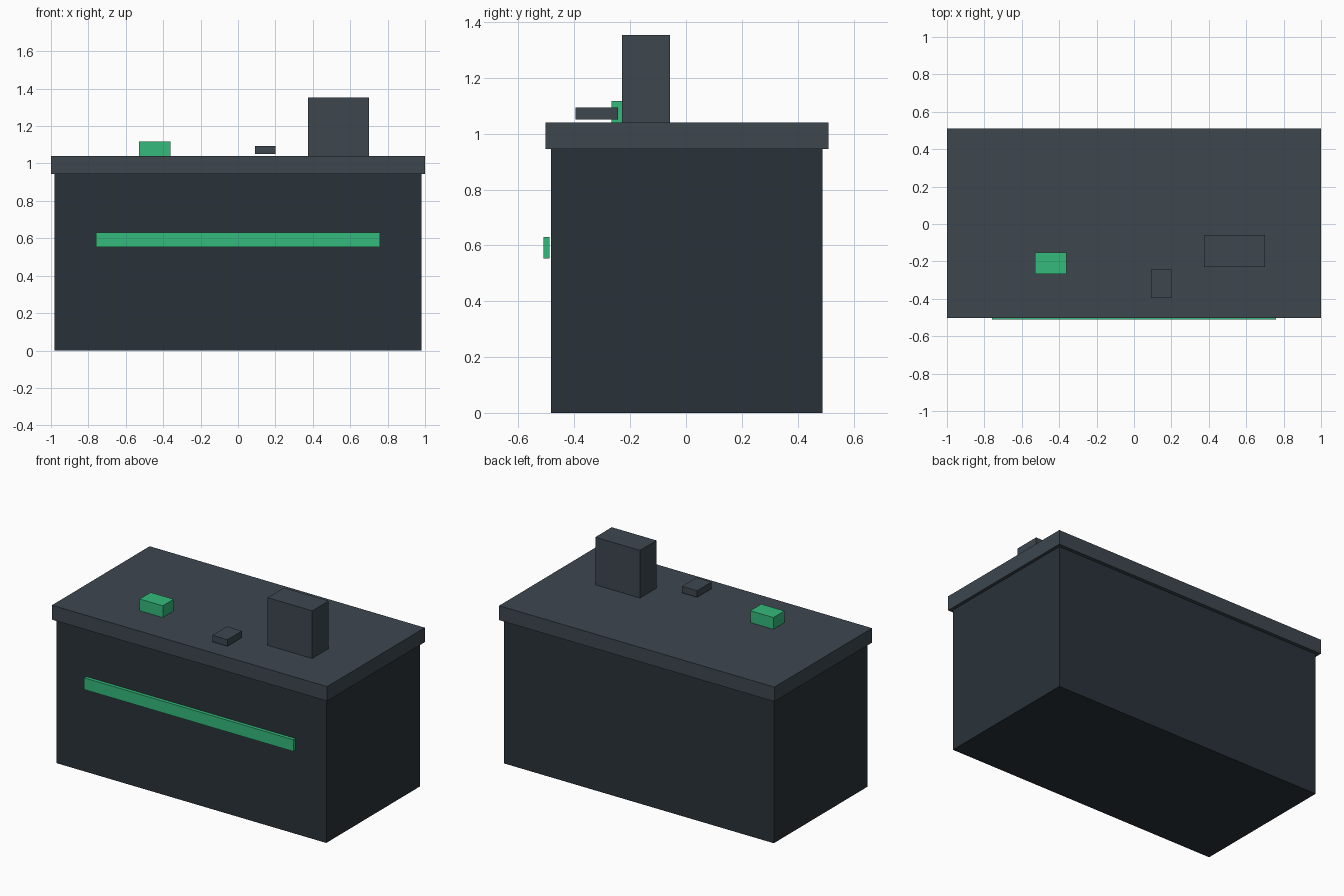
import bpy

if "Cube" in bpy.data.objects:
    bpy.data.objects.remove(bpy.data.objects["Cube"])


def material(name, rgb):
    m = bpy.data.materials.new(name)
    m.diffuse_color = (*rgb, 1)
    m.use_nodes = True
    m.node_tree.nodes["Principled BSDF"].inputs["Base Color"].default_value = m.diffuse_color
    return m


DARK = material("dark_panel", (0.022, 0.032, 0.041))
SLATE = material("slate", (0.047, 0.063, 0.078))
GREEN = material("green", (0.034, 0.49, 0.2))


def box(name, x, y, z, mat):
    """Box from (min, max) ranges on each axis."""
    bpy.ops.mesh.primitive_cube_add(size=1, location=[sum(r) / 2 for r in (x, y, z)])
    ob = bpy.context.object
    ob.name = name
    ob.scale = [r[1] - r[0] for r in (x, y, z)]
    bpy.ops.object.transform_apply(location=False, rotation=False, scale=True)
    ob.data.materials.append(mat)
    return ob


# Counter body and overhanging top
box("counter_body", (-0.98, 0.98), (-0.483, 0.488), (0, 0.945), DARK)
box("counter_top", (-1, 1), (-0.503, 0.511), (0.945, 1.04), SLATE)

# Coloured stripe on the front panel
box("front_stripe", (-0.76, 0.76), (-0.511, -0.489), (0.553, 0.63), GREEN)

# Items on the counter
box("register_screen", (0.375, 0.70), (-0.229, -0.058), (1.04, 1.353), SLATE)
box("card_reader", (0.09, 0.20), (-0.395, -0.244), (1.05, 1.093), SLATE)
box("green_box", (-0.528, -0.36), (-0.267, -0.153), (1.04, 1.117), GREEN)
